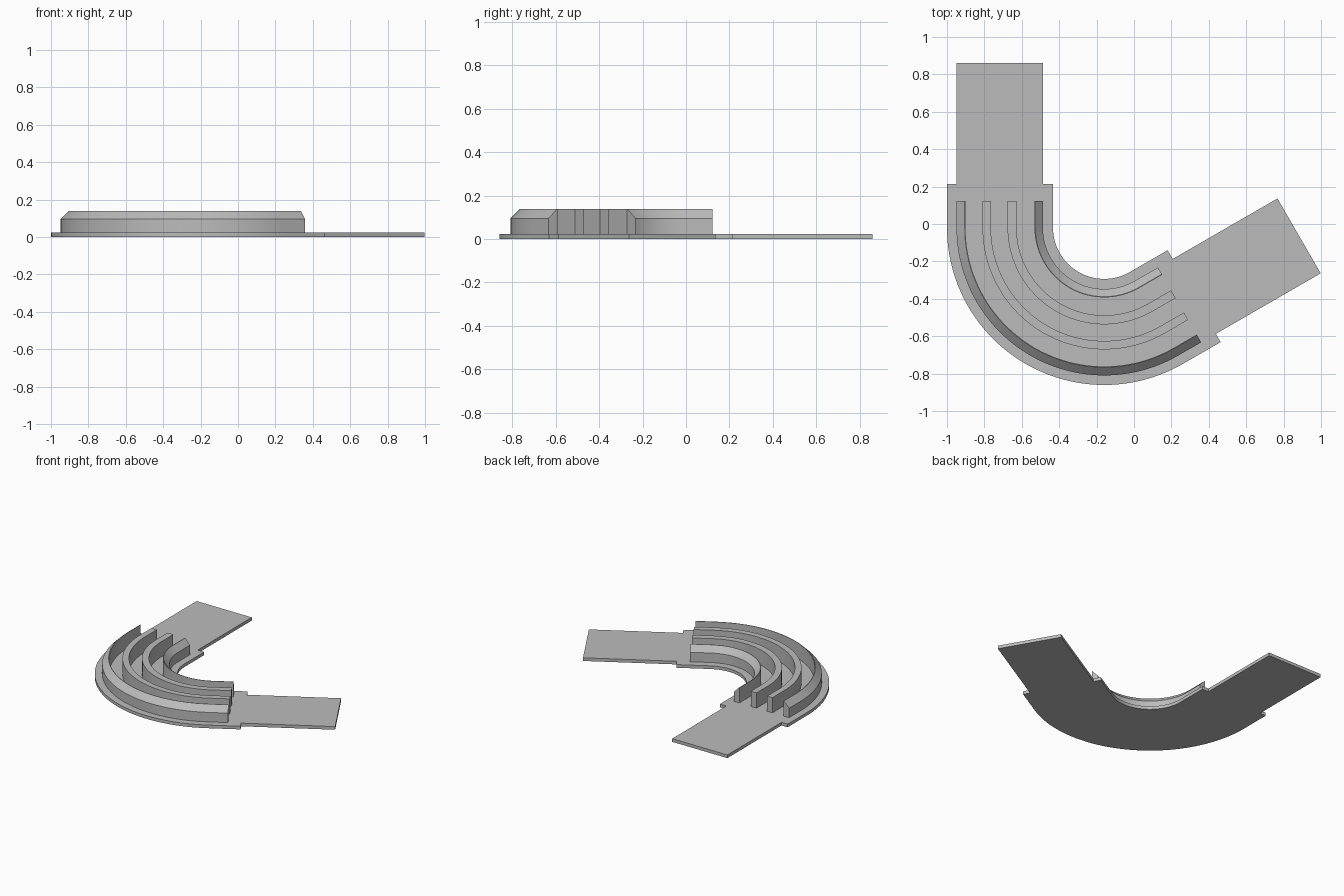
import bpy, bmesh, math
from mathutils import Vector

if "Cube" in bpy.data.objects:
    bpy.data.objects.remove(bpy.data.objects["Cube"])

CX, CY = -0.159, -0.0195          # bend centre
START, END = math.pi, math.radians(300)
SEGS = 48
BASE_H, WALL_H, CHAMFER_Z = 0.024, 0.139, 0.096

grey = bpy.data.materials.new("grey")
grey.diffuse_color = (0.5, 0.5, 0.5, 1)
grey.use_nodes = True
grey.node_tree.nodes["Principled BSDF"].inputs["Base Color"].default_value = grey.diffuse_color


def rail(r, straight):
    """Points at radius r: straight lead-in, 120 degree bend, straight lead-out."""
    arc = [Vector((CX + r * math.cos(a), CY + r * math.sin(a), 0))
           for a in (START + (END - START) * i / SEGS for i in range(SEGS + 1))]
    out = Vector((-math.sin(END), math.cos(END), 0))
    return [arc[0] + Vector((0, straight, 0))] + arc + [arc[-1] + out * straight]


def finish(name, bm):
    bmesh.ops.recalc_face_normals(bm, faces=bm.faces[:])
    mesh = bpy.data.meshes.new(name)
    bm.to_mesh(mesh)
    bm.free()
    mesh.materials.append(grey)
    ob = bpy.data.objects.new(name, mesh)
    bpy.context.collection.objects.link(ob)
    bpy.ops.object.select_all(action='DESELECT')
    ob.select_set(True)
    bpy.context.view_layer.objects.active = ob
    bpy.ops.object.shade_smooth_by_angle(angle=math.radians(25))


def sweep(name, profile, straight):
    """Sweep a closed (radius, height) profile along the bend."""
    bm = bmesh.new()
    lines = [[bm.verts.new(p + Vector((0, 0, z))) for p in rail(r, straight)]
             for r, z in profile]
    for a, b in zip(lines, lines[1:] + lines[:1]):
        for i in range(len(a) - 1):
            bm.faces.new((a[i], a[i + 1], b[i + 1], b[i]))
    for end in (0, -1):
        bm.faces.new([line[end] for line in lines])
    finish(name, bm)


# Base plate: curved strip with a narrower tongue at each end
R_OUT, R_IN, T_OUT, T_IN = 0.841, 0.274, 0.79, 0.328
LEAD, TONGUE = 0.233, 0.88
outer, inner = rail(R_OUT, LEAD), rail(R_IN, LEAD)


def tongue(end):
    return [rail(r, s)[end] for r, s in
            ((T_OUT, LEAD), (T_OUT, TONGUE), (T_IN, TONGUE), (T_IN, LEAD))]


outline = outer + tongue(-1) + inner[::-1] + tongue(0)[::-1]
bm = bmesh.new()
face = bm.faces.new([bm.verts.new(p) for p in outline])
top = bmesh.ops.extrude_face_region(bm, geom=[face])["geom"]
bmesh.ops.translate(bm, vec=(0, 0, BASE_H),
                    verts=[v for v in top if isinstance(v, bmesh.types.BMVert)])
finish("base_plate", bm)

# Four concentric walls; the outermost and innermost have sloped tops
for name, lo, hi, z_lo, z_hi in (
        ("inner_wall", 0.328, 0.373, CHAMFER_Z, WALL_H),
        ("inner_middle_wall", 0.469, 0.517, WALL_H, WALL_H),
        ("outer_middle_wall", 0.606, 0.651, WALL_H, WALL_H),
        ("outer_wall", 0.742, 0.79, WALL_H, CHAMFER_Z)):
    profile = [(lo, BASE_H), (lo, z_lo), (hi, z_hi), (hi, BASE_H)]
    if z_lo < z_hi:                       # narrow flat crest
        profile.insert(2, (hi - 0.004, z_hi))
    elif z_hi < z_lo:
        profile.insert(2, (lo + 0.004, z_lo))
    sweep(name, profile, 0.142)
